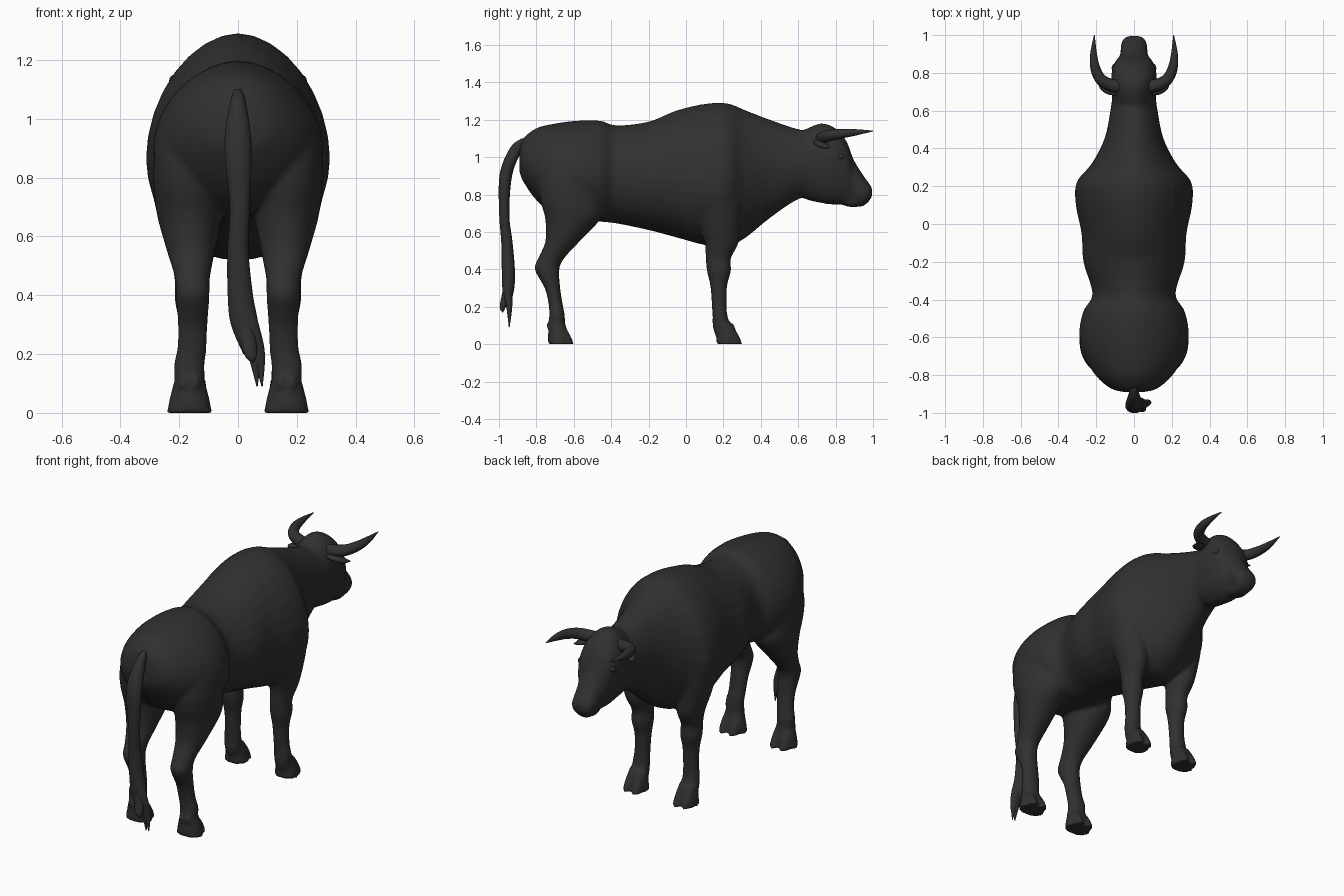
import bpy
import bmesh
from math import cos, sin, pi, copysign
from mathutils import Vector

default_cube = bpy.data.objects.get("Cube")
if default_cube:
    bpy.data.objects.remove(default_cube, do_unlink=True)

SIDES = 32

hide = bpy.data.materials.new("black_hide")
hide.use_nodes = True
colour = (0.03, 0.03, 0.03, 1)
hide.diffuse_color = colour
hide.node_tree.nodes["Principled BSDF"].inputs["Base Color"].default_value = colour
hide.node_tree.nodes["Principled BSDF"].inputs["Roughness"].default_value = 0.8


def resample(rows, steps=5):
    """Smoothly interpolate a table of stations."""
    rows = [Vector(row) for row in rows]
    result = []
    for i in range(len(rows) - 1):
        before, start = rows[max(i - 1, 0)], rows[i]
        end, after = rows[i + 1], rows[min(i + 2, len(rows) - 1)]
        for k in range(steps):
            t = k / steps
            smooth = t * t * (3 - 2 * t)
            slope_a, slope_b = (end - before) / 2, (after - start) / 2
            result.append(start * (1 - smooth) + end * smooth
                          + slope_a * (t * (1 - t) ** 2) - slope_b * (t * t * (1 - t)))
    result.append(rows[-1])
    return result


def skin(bm, rings):
    """Bridge rings of points and cap both ends."""
    loops = [[bm.verts.new(point) for point in ring] for ring in rings]
    faces = [bm.faces.new(loops[0]), bm.faces.new(loops[-1])]
    for a, b in zip(loops, loops[1:]):
        for i in range(len(a)):
            j = (i + 1) % len(a)
            faces.append(bm.faces.new((a[i], a[j], b[j], b[i])))
    bmesh.ops.recalc_face_normals(bm, faces=faces)


def angles():
    return [2 * pi * i / SIDES for i in range(SIDES)]


def trunk(bm, rows, ridge=1.0):
    """Rows: y, top, bottom, half width, height of widest point; ridge pinches the back."""
    rings = []
    for y, top, bottom, half, mid in resample(rows):
        ring = []
        for a in angles():
            across, up = cos(a), sin(a)
            if up > 0:
                across, up = copysign(abs(across) ** ridge, across), up ** ridge
            ring.append((half * across, y, mid + up * ((top - mid) if up > 0 else (mid - bottom))))
        rings.append(ring)
    skin(bm, rings)


def column(bm, rows, side=1):
    """Rows: z, centre x, half width, centre y, half depth."""
    rings = []
    for z, x, half_x, y, half_y in resample(rows):
        rings.append([(side * (x + half_x * cos(a)), y + half_y * sin(a), z) for a in angles()])
    skin(bm, rings)


def tube(bm, rows, side=1, flat=1.0):
    """Rows: x, y, z, radius, swept along the path."""
    path = resample(rows)
    rings = []
    for i, row in enumerate(path):
        ahead, behind = path[min(i + 1, len(path) - 1)], path[max(i - 1, 0)]
        turn = (ahead - behind).to_3d().to_track_quat("Z", "Y")
        centre, radius = row.to_3d(), row[3]
        ring = [centre + turn @ Vector((radius * cos(a), radius * flat * sin(a), 0)) for a in angles()]
        rings.append([(side * p.x, p.y, p.z) for p in ring])
    skin(bm, rings)


def blob(bm, centre, size):
    made = bmesh.ops.create_uvsphere(bm, u_segments=SIDES, v_segments=SIDES // 2, radius=1)
    bmesh.ops.scale(bm, vec=size, verts=made["verts"])
    bmesh.ops.translate(bm, vec=centre, verts=made["verts"])


def finish(name, bm):
    mesh = bpy.data.meshes.new(name)
    bm.to_mesh(mesh)
    bm.free()
    mesh.shade_smooth()
    mesh.materials.append(hide)
    obj = bpy.data.objects.new(name, mesh)
    bpy.context.collection.objects.link(obj)
    return obj


# Torso, from rump over hump to neck
body = bmesh.new()
trunk(body, [
    (-.89, 1.04, .92, .05, .98), (-.87, 1.1, .87, .125, .97),
    (-.8, 1.155, .77, .205, .94), (-.7, 1.18, .69, .262, .92),
    (-.58, 1.195, .67, .29, .9), (-.46, 1.195, .655, .268, .9),
    (-.37, 1.17, .645, .22, .9), (-.2, 1.19, .61, .268, .89),
    (-.05, 1.25, .57, .278, .88), (.1, 1.285, .53, .308, .87),
    (.22, 1.288, .52, .304, .87), (.32, 1.25, .57, .224, .9),
    (.45, 1.2, .675, .157, .95), (.6, 1.15, .775, .125, .97),
    (.72, 1.13, .8, .11, .98)], 1.08)

# Head, tapering to the muzzle
trunk(body, [
    (.58, 1.12, .82, .09, .97), (.64, 1.15, .775, .112, .97),
    (.72, 1.18, .755, .118, 1), (.79, 1.16, .745, .12, 1),
    (.855, 1.09, .745, .102, .97), (.895, .99, .74, .074, .88),
    (.94, .915, .735, .07, .82), (.975, .865, .76, .06, .81),
    (.995, .835, .79, .035, .81)])
blob(body, (0, .895, .76), (.05, .065, .028))

HIND_LEG = [
    (1.03, .14, .09, -.62, .1), (.95, .16, .115, -.62, .15),
    (.85, .168, .12, -.62, .168), (.76, .168, .118, -.612, .165),
    (.67, .165, .11, -.605, .148), (.55, .16, .082, -.66, .092),
    (.46, .155, .06, -.72, .07), (.4, .154, .057, -.743, .066),
    (.3, .154, .051, -.714, .042), (.22, .157, .05, -.698, .038),
    (.16, .166, .053, -.69, .041), (.1, .165, .05, -.69, .046),
    (.05, .165, .052, -.68, .05)]
FRONT_LEG = [
    (.98, .19, .08, .17, .08), (.88, .2, .098, .17, .11),
    (.78, .2, .096, .172, .12), (.65, .182, .087, .18, .11),
    (.54, .167, .07, .19, .09), (.46, .16, .056, .173, .068),
    (.39, .158, .058, .176, .064), (.31, .156, .047, .175, .045),
    (.21, .158, .044, .178, .04), (.15, .162, .049, .182, .04),
    (.1, .162, .049, .192, .05), (.05, .162, .05, .21, .055)]

# Legs with cloven hooves and dewclaws
for side in (1, -1):
    for leg, heel, spread in ((HIND_LEG, -.74, .077), (FRONT_LEG, .16, .068)):
        column(body, leg, side)
        centre = leg[-1][1]
        column(body, [(.11, centre, .052, heel + .05, .043),
                      (.05, centre, spread * .88, heel + .058, .056),
                      (0, centre, spread, heel + .06, .06)], side)
        for toe in (-1, 1):
            x = centre + toe * spread * .42
            column(body, [(.085, x, .022, heel + .065, .035),
                          (.045, x, .027, heel + .078, .046),
                          (0, x, .031, heel + .085, .058)], side)
            blob(body, (side * (centre + toe * .022), heel + .008, .1), (.014, .016, .022))
    # Nostril rims
    blob(body, (side * .036, .966, .843), (.018, .018, .014))

body_object = finish("body", body)
remesh = body_object.modifiers.new("blend_parts", "REMESH")
remesh.mode = "VOXEL"
remesh.voxel_size = .01
remesh.use_smooth_shade = True
relax = body_object.modifiers.new("relax", "SMOOTH")
relax.factor = .5
relax.iterations = 7

# Horns, ears and eyes on both sides
for side, label in ((1, "left"), (-1, "right")):
    horn = bmesh.new()
    tube(horn, [(.06, .725, 1.1, .033), (.12, .735, 1.105, .033), (.175, .765, 1.115, .03),
                (.205, .825, 1.125, .026), (.214, .9, 1.132, .018), (.21, 1, 1.14, .002)], side)
    finish(label + "_horn", horn)

    ear = bmesh.new()
    tube(ear, [(.08, .7, 1.085, .02), (.125, .715, 1.075, .032),
               (.16, .74, 1.06, .03), (.19, .77, 1.05, .004)], side, .5)
    finish(label + "_ear", ear)

    eye = bmesh.new()
    blob(eye, (side * .102, .825, 1.002), (.016, .024, .016))
    finish(label + "_eye", eye)

# Tail with a split tuft
tail = bmesh.new()
column(tail, [
    (1.1, 0, .012, -.86, .02), (1.05, 0, .028, -.905, .035),
    (.91, 0, .046, -.962, .034), (.7, .006, .034, -.972, .027),
    (.55, 0, .036, -.958, .03), (.4, .008, .043, -.95, .035),
    (.3, .022, .046, -.95, .032), (.2, .038, .02, -.955, .014)])
for x, y, low in ((.05, -.98, .17), (.065, -.945, .09), (.082, -.945, .09)):
    column(tail, [(.42, .01, .025, -.955, .02), (.3, x * .5, .03, -.955, .024),
                  (.2, x * .85, .022, y, .016), (low, x, .002, y, .002)])
finish("tail", tail)
